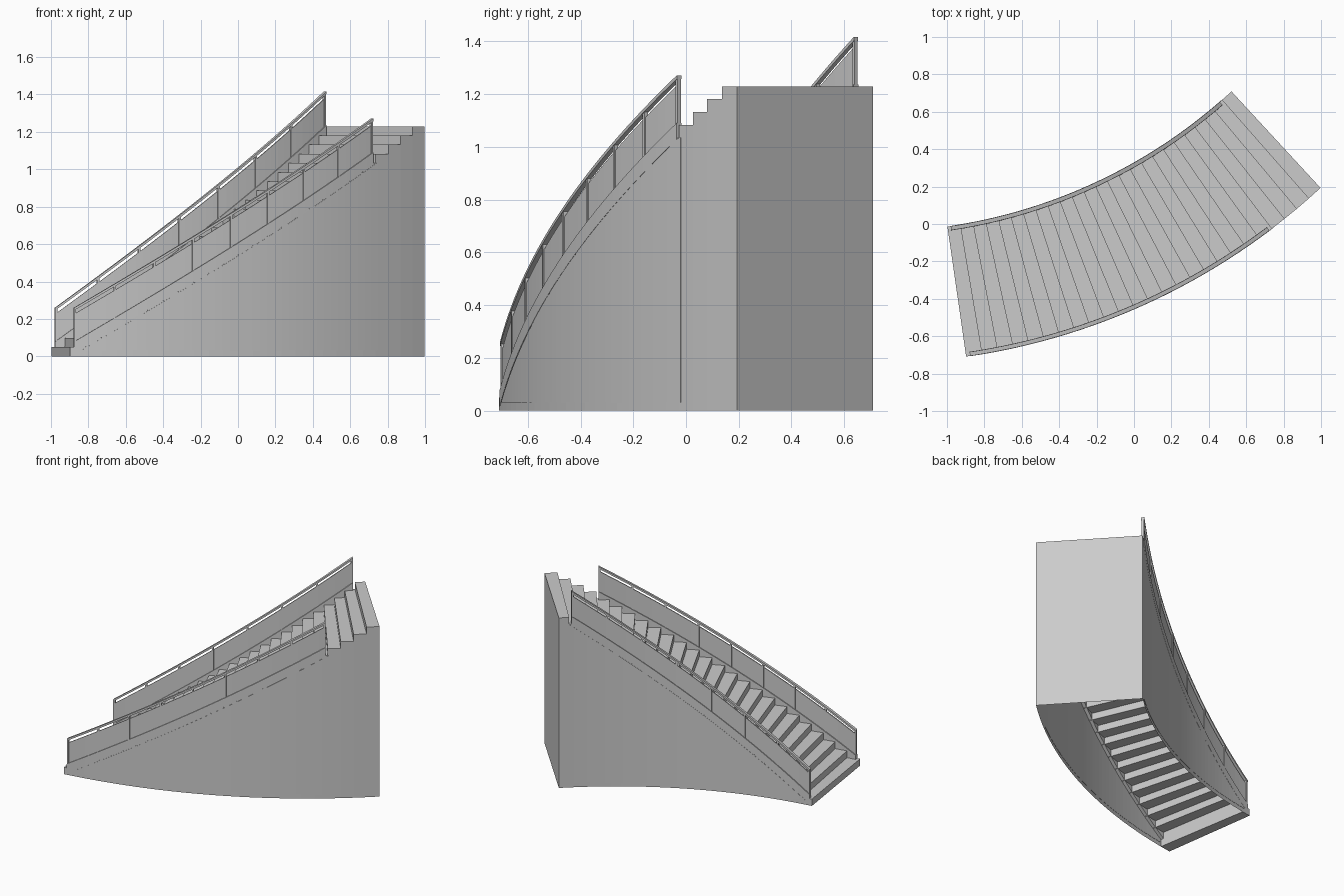
import bpy, bmesh, math

if "Cube" in bpy.data.objects:
    bpy.data.objects.remove(bpy.data.objects["Cube"])

CX, CY = -1.402, 2.793            # centre of the curved flight
R_IN, R_OUT = 2.836, 3.538
A0, A1 = math.radians(-81.8), math.radians(-47.3)
H, STEPS = 1.23, 25
RISE = H / STEPS

grey = bpy.data.materials.new("light grey")
grey.diffuse_color = (0.6, 0.6, 0.6, 1)
grey.use_nodes = True
grey.node_tree.nodes["Principled BSDF"].inputs["Base Color"].default_value = grey.diffuse_color


def point(r, f, z):
    """Position at radius r, fraction f along the flight, height z."""
    a = A0 + (A1 - A0) * f
    return (CX + r * math.cos(a), CY + r * math.sin(a), z)


def finish(name, bm):
    mesh = bpy.data.meshes.new(name)
    bm.to_mesh(mesh)
    bm.free()
    mesh.materials.append(grey)
    ob = bpy.data.objects.new(name, mesh)
    bpy.context.collection.objects.link(ob)
    return ob


def sweep(bm, r0, r1, f0, f1, low, high, n):
    """Closed curved bar; low and high give its heights along the flight."""
    rings = []
    for i in range(n + 1):
        f = f0 + (f1 - f0) * i / n
        rings.append([bm.verts.new(point(r, f, z)) for r, z in
                      ((r0, low(f)), (r1, low(f)), (r1, high(f)), (r0, high(f)))])
    for a, b in zip(rings, rings[1:]):
        for k in range(4):
            m = (k + 1) % 4
            bm.faces.new((a[k], a[m], b[m], b[k]))
    bm.faces.new(rings[0][::-1])
    bm.faces.new(rings[-1])


def slope(offset):
    return lambda f: H * f + offset


# Hollow stair body: treads, risers, stepped side walls, end wall
bm = bmesh.new()


def quad(*pts):
    bm.faces.new([bm.verts.new(p) for p in pts])


for i in range(STEPS):
    f0, f1 = i / STEPS, (i + 1) / STEPS
    z0, z1 = i * RISE, (i + 1) * RISE
    quad(point(R_IN, f0, z0), point(R_OUT, f0, z0), point(R_OUT, f0, z1), point(R_IN, f0, z1))
    quad(point(R_IN, f0, z1), point(R_OUT, f0, z1), point(R_OUT, f1, z1), point(R_IN, f1, z1))
    quad(point(R_OUT, f0, 0), point(R_OUT, f1, 0), point(R_OUT, f1, z1), point(R_OUT, f0, z1))
    quad(point(R_IN, f1, 0), point(R_IN, f0, 0), point(R_IN, f0, z1), point(R_IN, f1, z1))
quad(point(R_OUT, 1, 0), point(R_IN, 1, 0), point(R_IN, 1, H), point(R_OUT, 1, H))
# closed underside of the lowest step
g = 1 / STEPS
quad(point(R_IN, 0, 0), point(R_IN, g, 0), point(R_OUT, g, 0), point(R_OUT, 0, 0))
quad(point(R_OUT, g, 0), point(R_IN, g, 0), point(R_IN, g, RISE), point(R_OUT, g, RISE))
bmesh.ops.remove_doubles(bm, verts=bm.verts, dist=1e-5)
finish("stair_body", bm)

# Railings: side name, wall radius, inward direction, end fraction, panel count
for side, wall, s, end, bays in (("outer", R_OUT, -1, 0.833, 8), ("inner", R_IN, 1, 0.951, 7)):
    start, n = 0.01, 40
    mid = wall + s * 0.011

    def bar(name, half, f0, f1, low, high, centre=mid, seg=n):
        b = bmesh.new()
        sweep(b, centre - half, centre + half, f0, f1, low, high, seg)
        finish(f"{side}_{name}", b)

    bar("handrail", 0.011, start, end, slope(0.233), slope(0.247))
    bar("curb", 0.012, start, end, slope(0.003), slope(0.066))
    bar("railing_panels", 0.004, start, end, slope(0.066), slope(0.213))

    # Flush facing on the side wall
    bar("wall_facing", 0.0015, 0.03, end + 0.012, lambda f: 0.03,
        lambda f: max(H * f - 0.003, 0.032), centre=wall)

    # Posts between the panels
    b = bmesh.new()
    w = 0.006 / (wall * (A1 - A0))
    for i in range(bays + 1):
        f = start + w + (end - start - 2 * w) * i / bays
        sweep(b, mid - 0.008, mid + 0.008, f - w, f + w, slope(0.06), slope(0.235), 1)
    finish(f"{side}_posts", b)
